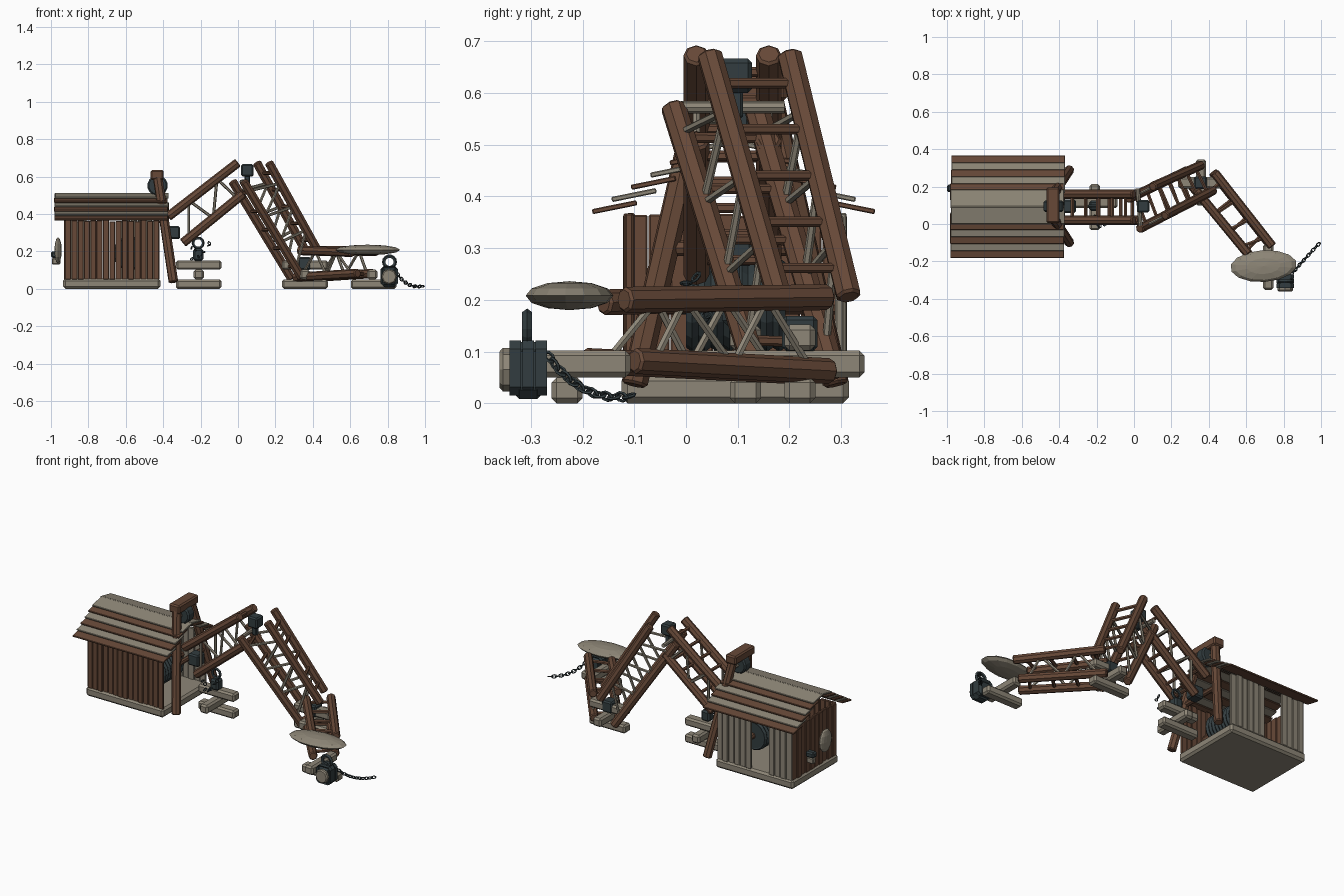
import bpy, bmesh, math, random
from mathutils import Vector, Matrix

random.seed(4)
cube = bpy.data.objects.get("Cube")
if cube:
    bpy.data.objects.remove(cube)


def material(name, rgb):
    m = bpy.data.materials.new(name)
    m.use_nodes = True
    m.diffuse_color = (*rgb, 1)
    m.node_tree.nodes["Principled BSDF"].inputs["Base Color"].default_value = (*rgb, 1)
    return m


BROWN = material("brown wood", (0.135, 0.066, 0.039))
GREY = material("weathered wood", (0.27, 0.24, 0.185))
IRON = material("dark iron", (0.032, 0.046, 0.05))


def finish(name, bm, mat, bevel=0):
    if bevel:
        sharp = [e for e in bm.edges if e.calc_face_angle(0) > 1.1]
        bmesh.ops.bevel(bm, geom=sharp, offset=bevel, segments=1, affect='EDGES')
    bmesh.ops.recalc_face_normals(bm, faces=bm.faces)
    mesh = bpy.data.meshes.new(name)
    bm.to_mesh(mesh)
    bm.free()
    mesh.materials.append(mat)
    ob = bpy.data.objects.new(name, mesh)
    bpy.context.scene.collection.objects.link(ob)
    return ob


def box(name, x, y, z, mat, bevel=0, tilt=0):
    """Box spanning three ranges, optionally tilted about x."""
    spans = [Vector(p) for p in zip(x, y, z)]
    size = spans[1] - spans[0]
    bm = bmesh.new()
    m = Matrix.Translation((spans[0] + spans[1]) / 2) @ Matrix.Rotation(tilt, 4, 'X')
    bmesh.ops.create_cube(bm, size=1, matrix=m @ Matrix.Diagonal((*size, 1)))
    return finish(name, bm, mat, bevel)


def rod(name, a, b, r, mat, sides=8, bevel=0):
    """Round bar between two points."""
    a, b = Vector(a), Vector(b)
    d = b - a
    bm = bmesh.new()
    m = Matrix.Translation((a + b) / 2) @ d.to_track_quat('Z', 'Y').to_matrix().to_4x4()
    bmesh.ops.create_cone(bm, cap_ends=True, segments=sides, radius1=r, radius2=r,
                          depth=d.length, matrix=m)
    return finish(name, bm, mat, bevel)


def lens(name, centre, size, mat, turn=0):
    """Faceted flattened ellipsoid."""
    bm = bmesh.new()
    m = Matrix.Translation(centre) @ Matrix.Rotation(turn, 4, 'Z')
    bmesh.ops.create_uvsphere(bm, u_segments=14, v_segments=6, radius=1,
                              matrix=m @ Matrix.Diagonal((*size, 1)))
    return finish(name, bm, mat)


def ring(name, centre, axis, major, minor, mat, roll=0, stretch=1, n=10):
    """Torus facing an axis, rolled about its long direction."""
    bm = bmesh.new()
    rot = Vector(axis).to_track_quat('X', 'Z').to_matrix().to_4x4()
    m = Matrix.Translation(centre) @ rot @ Matrix.Rotation(roll, 4, 'X')
    loops = []
    for i in range(n):
        u = math.tau * i / n
        loop = []
        for j in range(5):
            v = math.tau * j / 5
            w = major + minor * math.cos(v)
            loop.append(bm.verts.new(m @ Vector((w * math.cos(u) * stretch, w * math.sin(u),
                                                 minor * math.sin(v)))))
        loops.append(loop)
    for i in range(n):
        p, q = loops[i], loops[(i + 1) % n]
        for j in range(5):
            k = (j + 1) % 5
            bm.faces.new((p[j], q[j], q[k], p[k]))
    return finish(name, bm, mat)


def truss(name, uppers, lowers, rungs, bays):
    """Four logs tied by brown rungs and thin zigzag struts."""
    def at(seg, t):
        return Vector(seg[0]).lerp(Vector(seg[1]), t)
    for label, pair in (("upper", uppers), ("lower", lowers)):
        for seg in pair:
            rod(f"{name}_{label}_log", *seg, 0.025, BROWN, 8, 0.005)
        for i in range(rungs):
            t = 0.12 + 0.76 * i / (rungs - 1)
            rod(f"{name}_{label}_rung", at(pair[0], t), at(pair[1], t), 0.01, BROWN, 6)
    for up, low in zip(uppers, lowers):
        for i in range(bays):
            t, s = [0.1 + 0.8 * k / bays for k in (i, i + 1)]
            a, b = (at(up, t), at(low, s)) if i % 2 else (at(low, t), at(up, s))
            rod(f"{name}_strut", a, b, 0.008, GREY, 6)


# Hut floor and plank walls, open towards the crane
box("hut_floor", (-0.935, -0.415), (-0.125, 0.315), (0, 0.055), GREY, 0.012)


def plank_wall(name, start, end, count, fixed, along_x, mat, door=None):
    step = (end - start) / count
    for i in range(count):
        a = start + i * step
        if door and door[0] < a + step / 2 < door[1]:
            continue
        off = fixed + random.uniform(-0.004, 0.004)
        run = (a + 0.001, a + step - 0.001)
        thick = (off - 0.008, off + 0.008)
        top = 0.368 - random.uniform(0, 0.008)
        x, y = (run, thick) if along_x else (thick, run)
        box(name, x, y, (0.05, top), mat, 0.003)


plank_wall("front_wall_plank", -0.925, -0.42, 15, -0.11, True, BROWN)
plank_wall("back_wall_plank", -0.925, -0.42, 13, 0.3, True, GREY, (-0.76, -0.665))
plank_wall("end_wall_plank", -0.115, 0.305, 10, -0.92, False, BROWN)

# Overlapping roof boards, stepping up to the ridge on both sides
for side in (-1, 1):
    for i in range(6):
        mid = 0.092 + side * (0.23 - i * 0.0375)
        z = 0.379 + i * 0.0235
        half = 0.044 if i < 5 else 0.05
        shift = random.uniform(-0.004, 0.004)
        box("roof_board", (-0.98 + shift, -0.372 + shift), (mid - half, mid + half),
            (z - 0.005, z + 0.005), GREY if i % 2 else BROWN, 0.002, -side * 0.2)

# Winch drum inside the hut
rod("winch_drum", (-0.58, 0.0, 0.19), (-0.58, 0.19, 0.19), 0.075, IRON, 16)
for i in range(8):
    ring("winch_rope", (-0.58, 0.012 + i * 0.024, 0.19), (1, 0, 0), 0.078, 0.013, IRON,
         math.pi / 2, 1, 16)
rod("winch_axle", (-0.58, -0.1, 0.19), (-0.58, 0.29, 0.19), 0.018, BROWN)

# Round shield and lantern on the end wall
lens("end_shield", (-0.962, 0.04, 0.205), (0.02, 0.055, 0.07), GREY)
box("lantern_body", (-0.995, -0.95), (0.175, 0.205), (0.13, 0.165), GREY, 0.005)
box("lantern_cap", (-1.0, -0.945), (0.17, 0.21), (0.165, 0.2), IRON, 0.008)

# Mast: splayed legs, crosshead and pulley
for foot, head in ((-0.1, 0.03), (0.29, 0.16)):
    rod("mast_leg", (-0.345, foot, 0.035), (-0.43, head, 0.6), 0.026, BROWN, 8, 0.005)
box("mast_crosshead", (-0.468, -0.398), (0.005, 0.195), (0.583, 0.635), BROWN, 0.008)
rod("mast_pulley", (-0.43, 0.065, 0.552), (-0.43, 0.125, 0.552), 0.055, IRON, 14, 0.008)
rod("pulley_pin", (-0.43, 0.02, 0.552), (-0.43, 0.17, 0.552), 0.012, GREY)
rod("mast_cross_bar", (-0.385, -0.04, 0.3), (-0.385, 0.23, 0.3), 0.015, BROWN)

# Three broken jib sections
truss("inner_jib",
      [((-0.375, y, 0.385), (0.0, y, 0.675)) for y in (0.02, 0.16)],
      [((-0.295, y, 0.245), (0.03, y, 0.51)) for y in (0.02, 0.16)], 5, 4)
truss("middle_jib",
      [((0.165, 0.045, 0.675), (0.425, 0.18, 0.205)),
       ((0.1, 0.2, 0.675), (0.36, 0.315, 0.205))],
      [((0.03, -0.025, 0.575), (0.34, 0.135, 0.06)),
       ((-0.03, 0.135, 0.575), (0.285, 0.285, 0.055))], 5, 6)
truss("outer_jib",
      [((0.33, 0.18, 0.205), (0.61, -0.16, 0.195)),
       ((0.43, 0.275, 0.205), (0.74, -0.12, 0.2))],
      [((0.305, 0.21, 0.062), (0.64, -0.195, 0.082)),
       ((0.42, 0.28, 0.062), (0.72, -0.1, 0.082))], 4, 4)

# Iron hinges and their pins
for x, y, z, s in ((-0.345, 0.095, 0.3, 0.035), (0.05, 0.095, 0.633, 0.033),
                   (0.355, 0.22, 0.135, 0.034)):
    box("hinge_block", (x - s, x + s), (y - s, y + s), (z - s, z + s), IRON, 0.008)
box("hinge_neck", (0.035, 0.065), (0.08, 0.11), (0.55, 0.61), IRON, 0.005)
rod("hinge_pin", (0.035, -0.01, 0.572), (0.02, 0.19, 0.572), 0.012, GREY)


# Crossed sleeper piles that carry the fallen jib
def pile(x, y, layers, cross_x, cross_y):
    for z in layers:
        box("sleeper", (x - 0.122, x + 0.122), (y - 0.03, y + 0.03), (z, z + 0.05), GREY, 0.01)
    box("cross_sleeper", (cross_x - 0.027, cross_x + 0.027),
        (cross_y - 0.123, cross_y + 0.123), (0.05, 0.102), GREY, 0.01)


pile(-0.21, 0.115, (0, 0.102), -0.21, 0.09)
pile(0.358, 0.22, (0, 0.102), 0.358, 0.222)
pile(0.725, -0.23, (0,), 0.718, -0.23)

# Hook block on the first pile, with loose links around it
box("hook_block", (-0.24, -0.185), (0.07, 0.125), (0.15, 0.215), IRON, 0.01)
ring("hook_ring", (-0.213, 0.097, 0.245), (1, 0, 0), 0.027, 0.008, IRON, math.pi / 2)
for i in range(8):
    p = (-0.15 - random.random() * 0.1, random.uniform(-0.01, 0.05), 0.16 + i * 0.012)
    ring("loose_link", p, (random.random(), 1, random.random()), 0.008, 0.003, IRON, i, 1.3, 8)

# Stone-grey bucket lid at the jib tip, with the weight and its ring
lens("tip_shield", (0.693, -0.225, 0.208), (0.178, 0.085, 0.028), GREY, 0.06)
box("tip_weight", (0.765, 0.852), (-0.34, -0.27), (0.008, 0.118), IRON, 0.018)
for y in (-0.33, -0.305, -0.28):
    box("weight_band", (0.761, 0.856), (y - 0.005, y + 0.005), (0.015, 0.121), IRON, 0.016)
rod("weight_plate", (0.808, -0.36, 0.065), (0.808, -0.335, 0.065), 0.042, GREY, 8, 0.006)
ring("weight_ring", (0.81, -0.307, 0.144), (1, 0, 0), 0.03, 0.01, IRON, math.pi / 2, 1, 14)

# Chain trailing away over the ground
p0, p1, p2 = Vector((0.845, -0.265, 0.09)), Vector((0.9, -0.2, 0.0)), Vector((0.985, -0.11, 0.014))
LINKS = 13
for i in range(LINKS):
    t = i / (LINKS - 1)
    p = p0 * (1 - t) ** 2 + p1 * 2 * t * (1 - t) + p2 * t * t
    tangent = (p1 - p0).lerp(p2 - p1, t)
    ring("chain_link", p, tangent, 0.009, 0.0032, IRON, 0.4 + (i % 2) * math.pi / 2, 1.45, 8)
